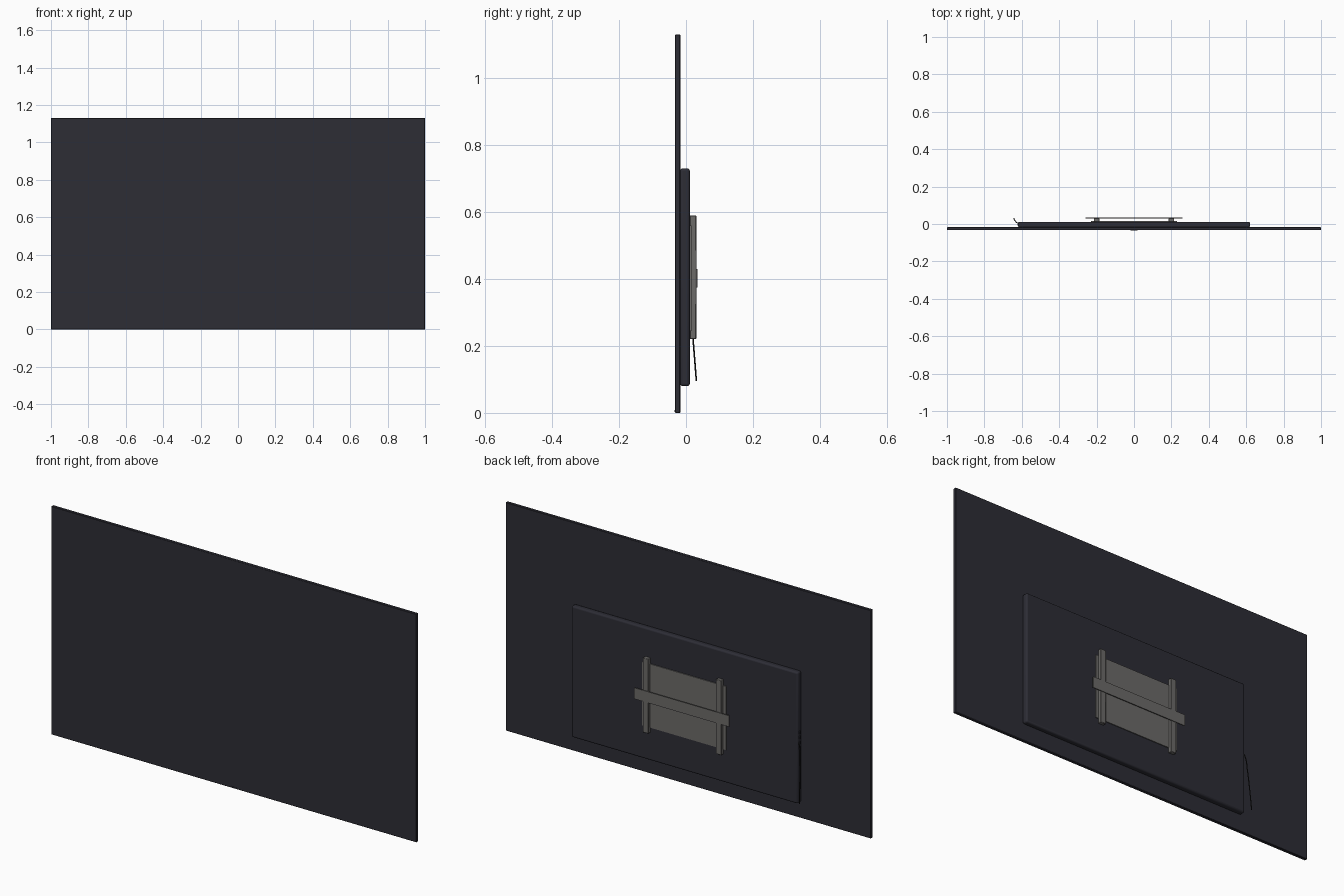
import bpy, math
from mathutils import Vector

if "Cube" in bpy.data.objects:
    bpy.data.objects.remove(bpy.data.objects["Cube"])


def material(name, color):
    m = bpy.data.materials.new(name)
    m.diffuse_color = (*color, 1)
    m.use_nodes = True
    m.node_tree.nodes["Principled BSDF"].inputs["Base Color"].default_value = m.diffuse_color
    return m


DARK = material("dark_plastic", (0.026, 0.026, 0.036))
GREY = material("grey_metal", (0.15, 0.145, 0.14))
BLACK = material("black_rubber", (0.01, 0.01, 0.01))


def box(name, lo, hi, mat, bevel=0, segments=1):
    lo, hi = Vector(lo), Vector(hi)
    bpy.ops.mesh.primitive_cube_add(size=1, location=(lo + hi) / 2)
    ob = bpy.context.object
    ob.name = name
    ob.scale = hi - lo
    bpy.ops.object.transform_apply(location=False, rotation=False, scale=True)
    ob.data.materials.append(mat)
    if bevel:
        mod = ob.modifiers.new("bevel", "BEVEL")
        mod.width, mod.segments = bevel, segments
        bpy.ops.object.shade_smooth_by_angle(angle=math.radians(30))
    return ob


# Display panel and rear electronics housing
box("display_panel", (-1, -0.033, 0), (1, -0.017, 1.13), DARK, 0.002)
box("rear_housing", (-0.62, -0.018, 0.08), (0.62, 0.0115, 0.73), DARK, 0.008, 3)

# Small indicator under the screen
box("indicator", (-0.018, -0.0345, 0.002), (0.018, -0.032, 0.008), DARK)

# Wall mount: plate, two U-channel rails and a cross bar
box("mount_plate", (-0.23, 0.011, 0.245), (0.23, 0.016, 0.56), GREY)
for side, x in (("left", -0.2), ("right", 0.2)):
    box(f"mount_rail_{side}", (x - 0.015, 0.012, 0.22), (x + 0.015, 0.031, 0.59), GREY, 0.002)
box("mount_cross_bar", (-0.26, 0.030, 0.375), (0.26, 0.0345, 0.43), GREY)

# Side control buttons
for i in range(4):
    z = 0.355 + i * 0.025
    box(f"side_button_{i + 1}", (-0.623, -0.007, z - 0.007), (-0.618, 0.001, z + 0.007), DARK)

# Power cable leaving the side of the housing
curve = bpy.data.curves.new("power_cable", "CURVE")
curve.dimensions = "3D"
curve.bevel_depth = 0.0025
curve.bevel_resolution = 2
curve.use_fill_caps = True
points = [(-0.615, 0.002, 0.39), (-0.627, 0.007, 0.365), (-0.633, 0.014, 0.30),
          (-0.638, 0.021, 0.22), (-0.643, 0.031, 0.095)]
spline = curve.splines.new("BEZIER")
spline.bezier_points.add(len(points) - 1)
for bp, co in zip(spline.bezier_points, points):
    bp.co = co
    bp.handle_left_type = bp.handle_right_type = "AUTO"
curve.materials.append(BLACK)
bpy.context.collection.objects.link(bpy.data.objects.new("power_cable", curve))
